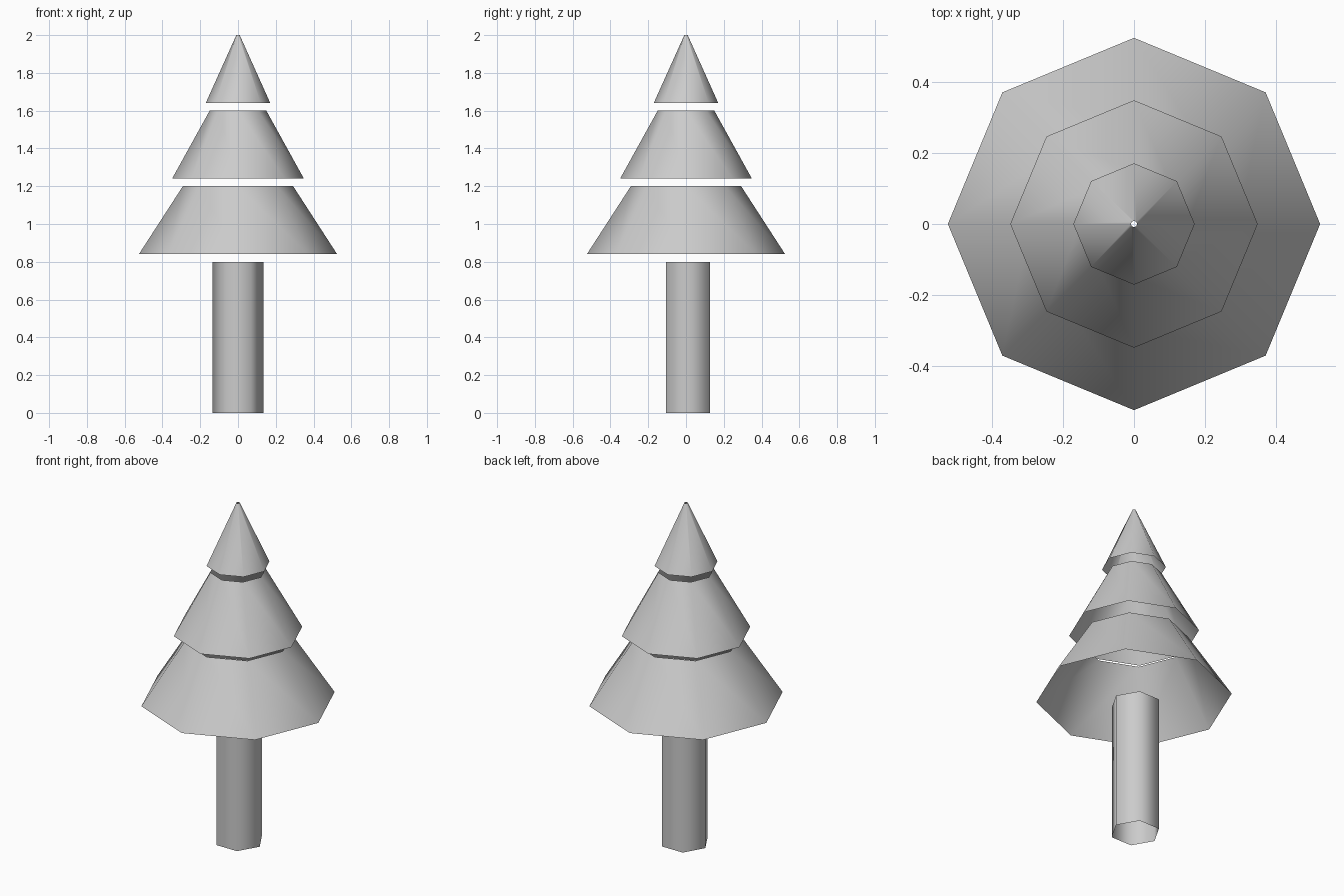
import bpy, bmesh, math
from mathutils import Matrix

if "Cube" in bpy.data.objects:
    bpy.data.objects.remove(bpy.data.objects["Cube"])


def open_cone(name, sides, r_bottom, r_top, z0, z1, y=0.0, turn=0.0):
    """Uncapped, smooth-shaded cone or tube standing between z0 and z1."""
    bm = bmesh.new()
    place = Matrix.Translation((0, y, (z0 + z1) / 2)) @ Matrix.Rotation(turn, 4, 'Z')
    bmesh.ops.create_cone(bm, cap_ends=False, segments=sides, radius1=r_bottom,
                          radius2=r_top, depth=z1 - z0, matrix=place)
    bmesh.ops.recalc_face_normals(bm, faces=bm.faces)
    for f in bm.faces:
        f.smooth = True
    mesh = bpy.data.meshes.new(name)
    bm.to_mesh(mesh)
    bm.free()
    obj = bpy.data.objects.new(name, mesh)
    bpy.context.collection.objects.link(obj)
    return obj


# Hexagonal trunk, corners on the x axis, slightly towards the back
open_cone("trunk", 6, 0.134, 0.134, 0.0, 0.8, y=0.011, turn=math.radians(30))

# Three eight-sided foliage tiers, hollow and separated by small gaps
tiers = [("lower_foliage", 0.525, 0.292, 0.84),
         ("middle_foliage", 0.349, 0.150, 1.24),
         ("upper_foliage", 0.171, 0.009, 1.64)]
for name, r_bottom, r_top, z in tiers:
    open_cone(name, 8, r_bottom, r_top, z, z + 0.36)
